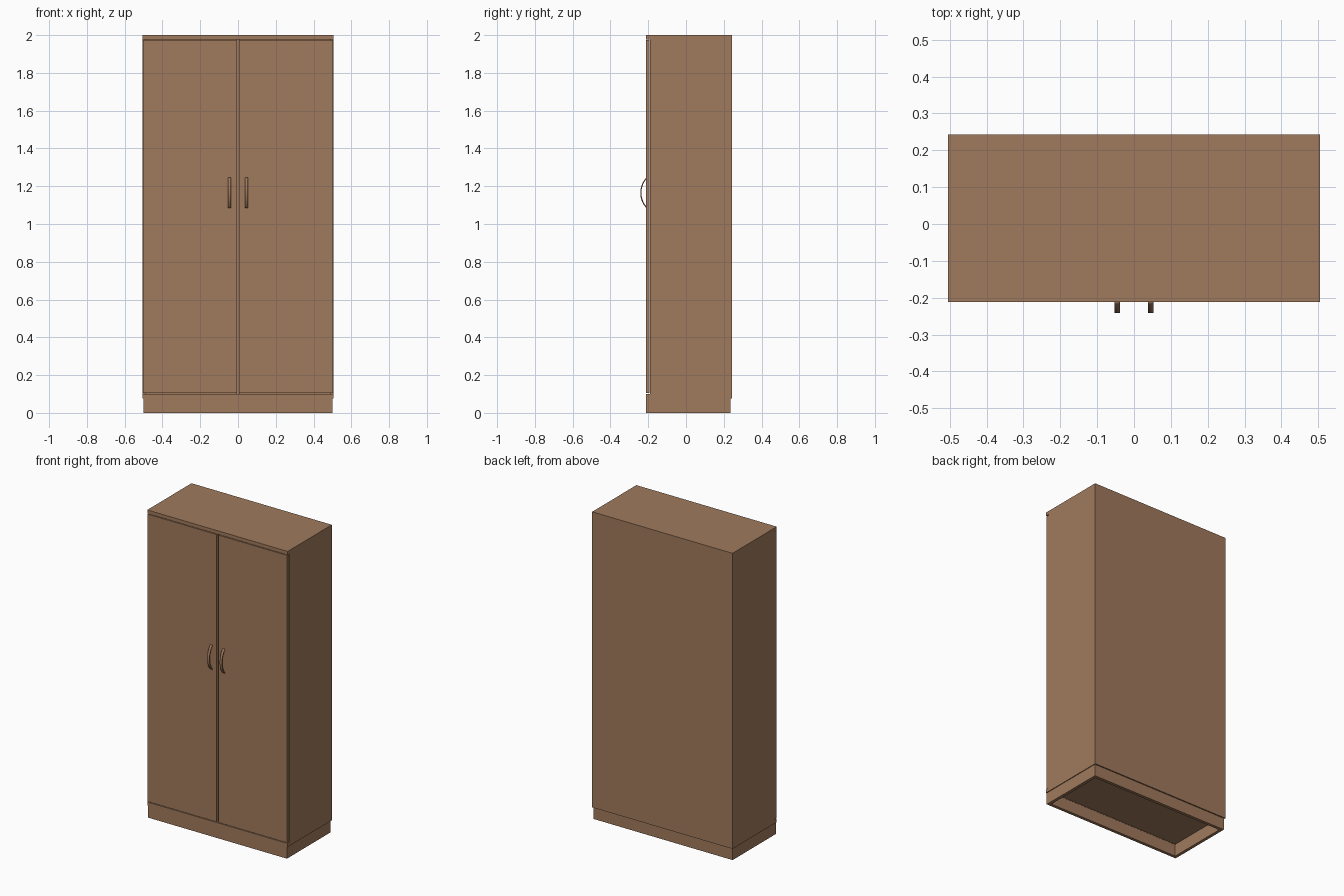
import bpy, bmesh, math

if "Cube" in bpy.data.objects:
    bpy.data.objects.remove(bpy.data.objects["Cube"])

wood = bpy.data.materials.new("brown_wood")
wood.diffuse_color = (0.352, 0.195, 0.108, 1)
wood.use_nodes = True
wood.node_tree.nodes["Principled BSDF"].inputs["Base Color"].default_value = wood.diffuse_color


def finish(name, bm):
    bmesh.ops.recalc_face_normals(bm, faces=bm.faces)
    mesh = bpy.data.meshes.new(name)
    bm.to_mesh(mesh)
    bm.free()
    mesh.materials.append(wood)
    ob = bpy.data.objects.new(name, mesh)
    bpy.context.collection.objects.link(ob)
    return ob


def box(name, x0, x1, y0, y1, z0, z1):
    bm = bmesh.new()
    bmesh.ops.create_cube(bm, size=1)
    for v in bm.verts:
        v.co = (x1 if v.co.x > 0 else x0,
                y1 if v.co.y > 0 else y0,
                z1 if v.co.z > 0 else z0)
    return finish(name, bm)


def bow_handle(name, cx):
    # flat strap bent along a circular arc from door face and back
    y_door, zc, half, bulge, thick, w = -0.211, 1.165, 0.08, 0.031, 0.006, 0.0075
    r = (half ** 2 + bulge ** 2) / (2 * bulge)
    cy = y_door - bulge + r
    a_max = math.asin(half / r)
    bm = bmesh.new()
    rings = []
    n = 20
    for i in range(n + 1):
        a = -a_max + 2 * a_max * i / n
        ring = []
        for dx, rr in ((-w, r), (w, r), (w, r - thick), (-w, r - thick)):
            ring.append(bm.verts.new((cx + dx, cy - rr * math.cos(a), zc + rr * math.sin(a))))
        rings.append(ring)
    for p, q in zip(rings, rings[1:]):
        for k in range(4):
            bm.faces.new((p[k], p[(k + 1) % 4], q[(k + 1) % 4], q[k]))
    bm.faces.new(rings[0])
    bm.faces.new(rings[-1])
    for f in bm.faces:
        f.smooth = True
    for e in bm.edges:
        if e.is_manifold and e.calc_face_angle(0) > math.radians(40):
            e.smooth = False
    return finish(name, bm)


# carcass panels
box("top_panel", -0.505, 0.505, -0.211, 0.243, 1.977, 2.0)
box("back_panel", -0.487, 0.487, 0.228, 0.243, 0.077, 1.977)
box("bottom_panel", -0.487, 0.487, -0.19, 0.228, 0.08, 0.1)
box("centre_partition", -0.01, 0.01, -0.19, 0.228, 0.1, 1.977)

# mirrored sides, doors, plinth ends and handles
for s, label in ((-1, "left"), (1, "right")):
    def span(a, b):
        return sorted((s * a, s * b))
    box(label + "_side", *span(0.487, 0.505), -0.19, 0.243, 0.077, 1.977)
    box(label + "_door", *span(0.006, 0.502), -0.211, -0.193, 0.104, 1.973)
    box(label + "_plinth_end", *span(0.48, 0.5), -0.191, 0.215, 0.0, 0.08)
    bow_handle(label + "_handle", s * 0.045)

# plinth rails
box("front_plinth", -0.5, 0.5, -0.211, -0.191, 0.0, 0.1)
box("front_plinth_lip", -0.505, 0.505, -0.211, -0.19, 0.077, 0.1)
box("back_plinth", -0.5, 0.5, 0.215, 0.235, 0.0, 0.08)
